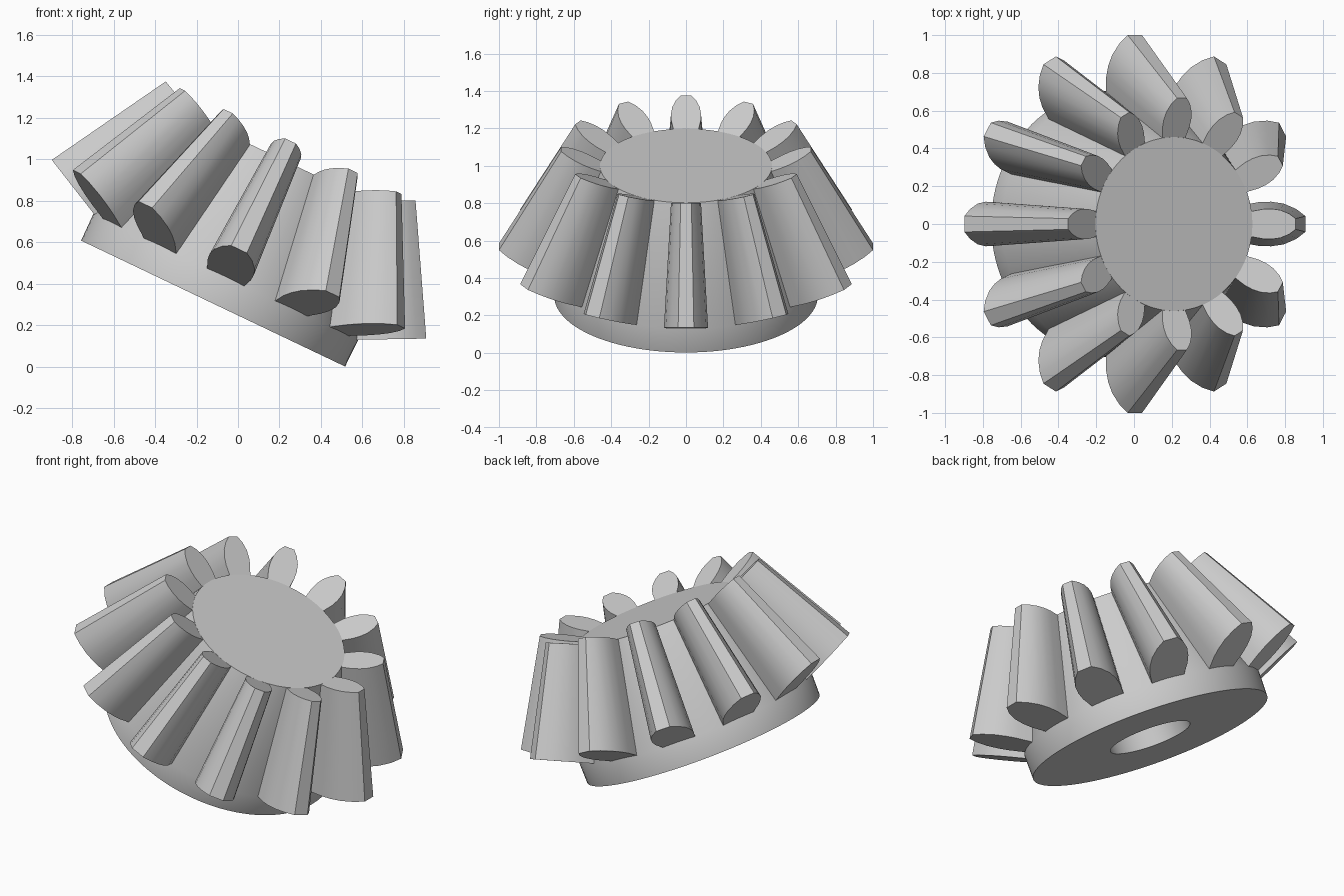
import bpy
import bmesh
import math
from mathutils import Matrix, Vector

cube = bpy.data.objects.get("Cube")
if cube:
    bpy.data.objects.remove(cube, do_unlink=True)

TEETH = 12
TILT = Matrix.Translation((-0.12, 0, 0.305)) @ Matrix.Rotation(math.radians(25.5), 4, 'Y')

grey = bpy.data.materials.new("plain grey")
grey.use_nodes = True
grey.diffuse_color = (0.6, 0.6, 0.6, 1)
grey.node_tree.nodes["Principled BSDF"].inputs["Base Color"].default_value = (0.6, 0.6, 0.6, 1)


def finish(bm, name, angle):
    """Turn a bmesh into a smooth-shaded object with sharp edges kept."""
    bmesh.ops.recalc_face_normals(bm, faces=bm.faces)
    mesh = bpy.data.meshes.new(name)
    bm.to_mesh(mesh)
    bm.free()
    mesh.materials.append(grey)
    obj = bpy.data.objects.new(name, mesh)
    bpy.context.collection.objects.link(obj)
    bpy.ops.object.select_all(action='DESELECT')
    obj.select_set(True)
    bpy.context.view_layer.objects.active = obj
    bpy.ops.object.shade_smooth_by_angle(angle=math.radians(angle))
    return obj


# Gear body: lathed hub and cone with a blind bore underneath
profile = [(0, 0.55), (0.24, 0.55), (0.24, 0), (0.705, 0),
           (0.707, 0.14), (0.46, 0.77), (0, 0.77)]
bm = bmesh.new()
verts = [bm.verts.new((r, 0, h)) for r, h in profile]
edges = [bm.edges.new(pair) for pair in zip(verts, verts[1:])]
bmesh.ops.spin(bm, geom=verts + edges, cent=(0, 0, 0), axis=(0, 0, 1),
               angle=math.tau, steps=96)
bmesh.ops.remove_doubles(bm, verts=bm.verts, dist=0.0001)
body = finish(bm, "gear_body", 35)
body.matrix_world = TILT

# Tooth: curved flanks as (height fraction, half width), tapering to the small end
flank = [(-0.12, 0.095), (0, 0.1), (0.25, 0.116), (0.45, 0.118),
         (0.65, 0.108), (0.85, 0.08), (1, 0.042)]
outline = flank + [(t, -w) for t, w in reversed(flank)]


def tooth_end(bm, root, tip, scale):
    a, b = Vector((root[0], 0, root[1])), Vector((tip[0], 0, tip[1]))
    return [bm.verts.new(a.lerp(b, t) + Vector((0, w * scale, 0))) for t, w in outline]


bm = bmesh.new()
large = tooth_end(bm, (0.705, 0.143), (1.0, 0.29), 1)
small = tooth_end(bm, (0.46, 0.77), (0.667, 0.868), 0.68)
bm.faces.new(large)
bm.faces.new(small)
for i in range(len(outline)):
    j = (i + 1) % len(outline)
    bm.faces.new((large[i], large[j], small[j], small[i]))
tooth = finish(bm, "tooth_1", 35)

# Teeth spaced evenly around the tilted axis
for i in range(TEETH):
    obj = tooth
    if i:
        obj = bpy.data.objects.new(f"tooth_{i + 1}", tooth.data)
        bpy.context.collection.objects.link(obj)
    obj.matrix_world = TILT @ Matrix.Rotation(math.tau * i / TEETH, 4, 'Z')
